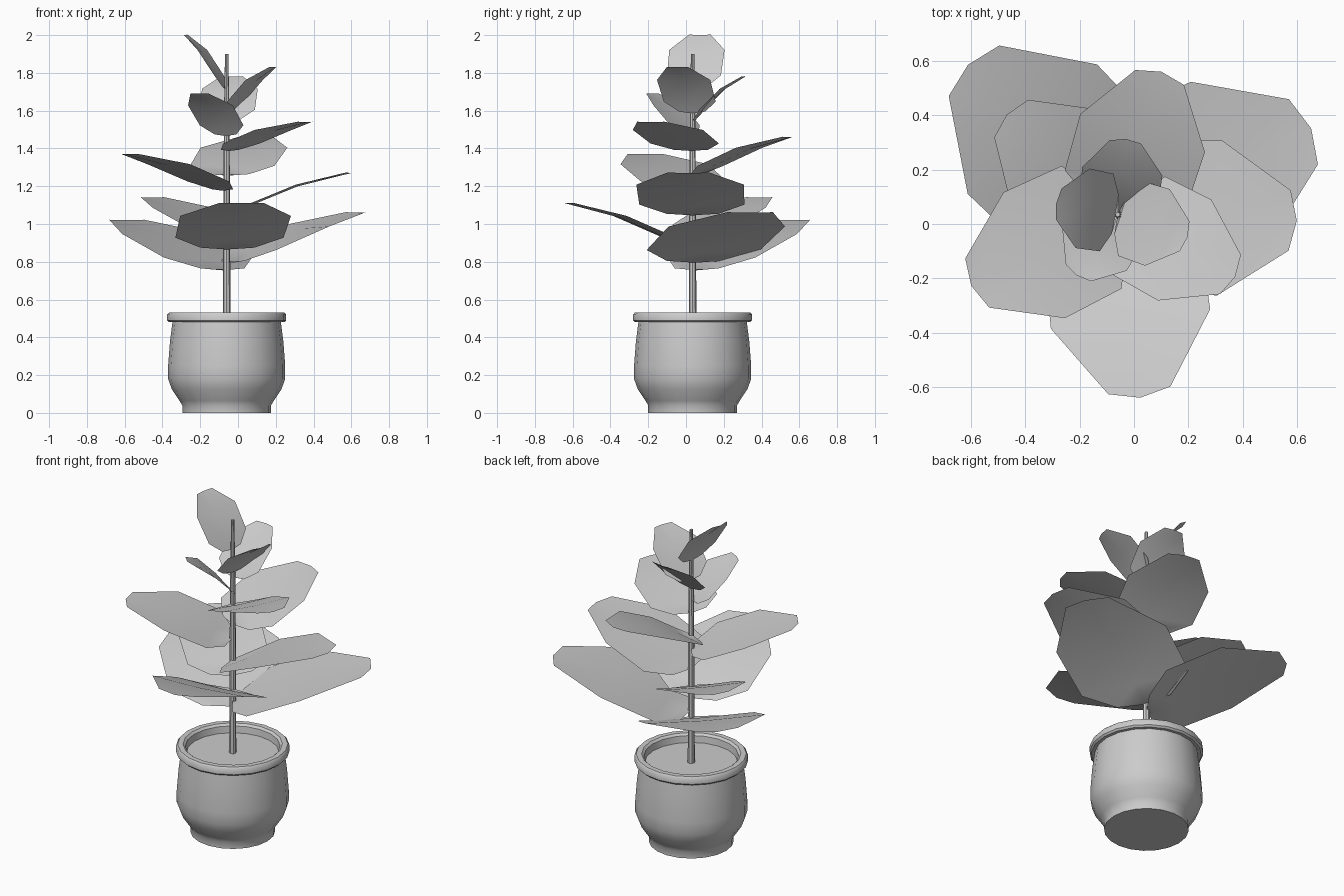
import bpy, bmesh, math
from mathutils import Vector

cube = bpy.data.objects.get("Cube")
if cube:
    bpy.data.objects.remove(cube, do_unlink=True)

CENTRE = Vector((-0.06, 0.035, 0))


def make_material(name, value):
    mat = bpy.data.materials.new(name)
    mat.use_nodes = True
    colour = (value, value, value, 1)
    mat.diffuse_color = colour
    mat.node_tree.nodes["Principled BSDF"].inputs["Base Color"].default_value = colour
    return mat


GREY = make_material("plain grey", 0.6)


def finish(name, bm, angle):
    mesh = bpy.data.meshes.new(name)
    bm.to_mesh(mesh)
    bm.free()
    mesh.materials.append(GREY)
    obj = bpy.data.objects.new(name, mesh)
    obj.location = CENTRE
    bpy.context.collection.objects.link(obj)
    bpy.ops.object.select_all(action='DESELECT')
    obj.select_set(True)
    bpy.context.view_layer.objects.active = obj
    bpy.ops.object.shade_smooth_by_angle(angle=math.radians(angle))
    return obj


def lathe(name, profile, sides, angle=40):
    """Spin a (radius, height) profile about the upright axis."""
    bm = bmesh.new()
    verts = [bm.verts.new((r, 0, z)) for r, z in profile]
    edges = [bm.edges.new(pair) for pair in zip(verts, verts[1:])]
    bmesh.ops.spin(bm, geom=verts + edges, axis=(0, 0, 1), cent=(0, 0, 0),
                   angle=math.tau, steps=sides, use_duplicate=False)
    bmesh.ops.remove_doubles(bm, verts=bm.verts, dist=1e-4)
    bmesh.ops.recalc_face_normals(bm, faces=bm.faces)
    return finish(name, bm, angle)


# Pot with foot, rounded belly and rim
lathe("pot", [(0, 0), (0.235, 0), (0.235, 0.04), (0.25, 0.065), (0.29, 0.125),
              (0.31, 0.18), (0.31, 0.25), (0.3, 0.38), (0.287, 0.48),
              (0.305, 0.48), (0.315, 0.49), (0.315, 0.52), (0.305, 0.532),
              (0.275, 0.532), (0.262, 0.52), (0.255, 0.46)], 20)
lathe("soil", [(0, 0.48), (0.257, 0.48)], 20)
lathe("stem", [(0.02, 0.47), (0.018, 1.1), (0.014, 1.6), (0.009, 1.9), (0, 1.9)], 8)

# Leaf stations: distance along, half width, rise, all as shares of the leaf
STATIONS = [(0.04, 0.2, 0.0), (0.18, 0.4, 0.22), (0.57, 0.41, 0.7), (0.96, 0.16, 0.99)]


def make_leaf(name, heading, reach, base, tip):
    rise = tip - base
    span = math.hypot(reach, rise)
    angle = math.radians(heading)
    along = Vector((math.cos(angle), math.sin(angle), 0))
    across = Vector((-along.y, along.x, 0))
    bm = bmesh.new()

    def point(t, side, lift):
        return bm.verts.new(along * t * reach + across * side * span
                            + Vector((0, 0, base + lift * rise)))

    root, end = point(0, 0, 0), point(1, 0, 1)
    rows = [[point(t, s * half, lift + (0.02 if s else -0.02)) for s in (-1, 0, 1)]
            for t, half, lift in STATIONS]
    for a, b in ((0, 1), (1, 2)):
        bm.faces.new((root, rows[0][a], rows[0][b]))
        for low, high in zip(rows, rows[1:]):
            bm.faces.new((low[a], high[a], high[b], low[b]))
        bm.faces.new((rows[-1][a], end, rows[-1][b]))
    bmesh.ops.recalc_face_normals(bm, faces=bm.faces)
    if sum(f.normal.z for f in bm.faces) < 0:
        bmesh.ops.reverse_faces(bm, faces=bm.faces)
    finish(name, bm, 60)


# Leaves from bottom to top: heading, reach, base height, tip height
LEAVES = [(135, 0.78, 0.76, 1.02), (24, 0.78, 0.8, 1.06), (277, 0.68, 0.87, 1.11),
          (138, 0.55, 0.95, 1.14), (-2, 0.66, 1.05, 1.27), (206, 0.6, 1.18, 1.37),
          (73, 0.55, 1.26, 1.46), (-28, 0.49, 1.39, 1.54), (236, 0.27, 1.47, 1.69),
          (84, 0.28, 1.55, 1.78), (-18, 0.27, 1.59, 1.83), (170, 0.23, 1.72, 2.0)]
for i, leaf in enumerate(LEAVES, 1):
    make_leaf(f"leaf_{i}", *leaf)
